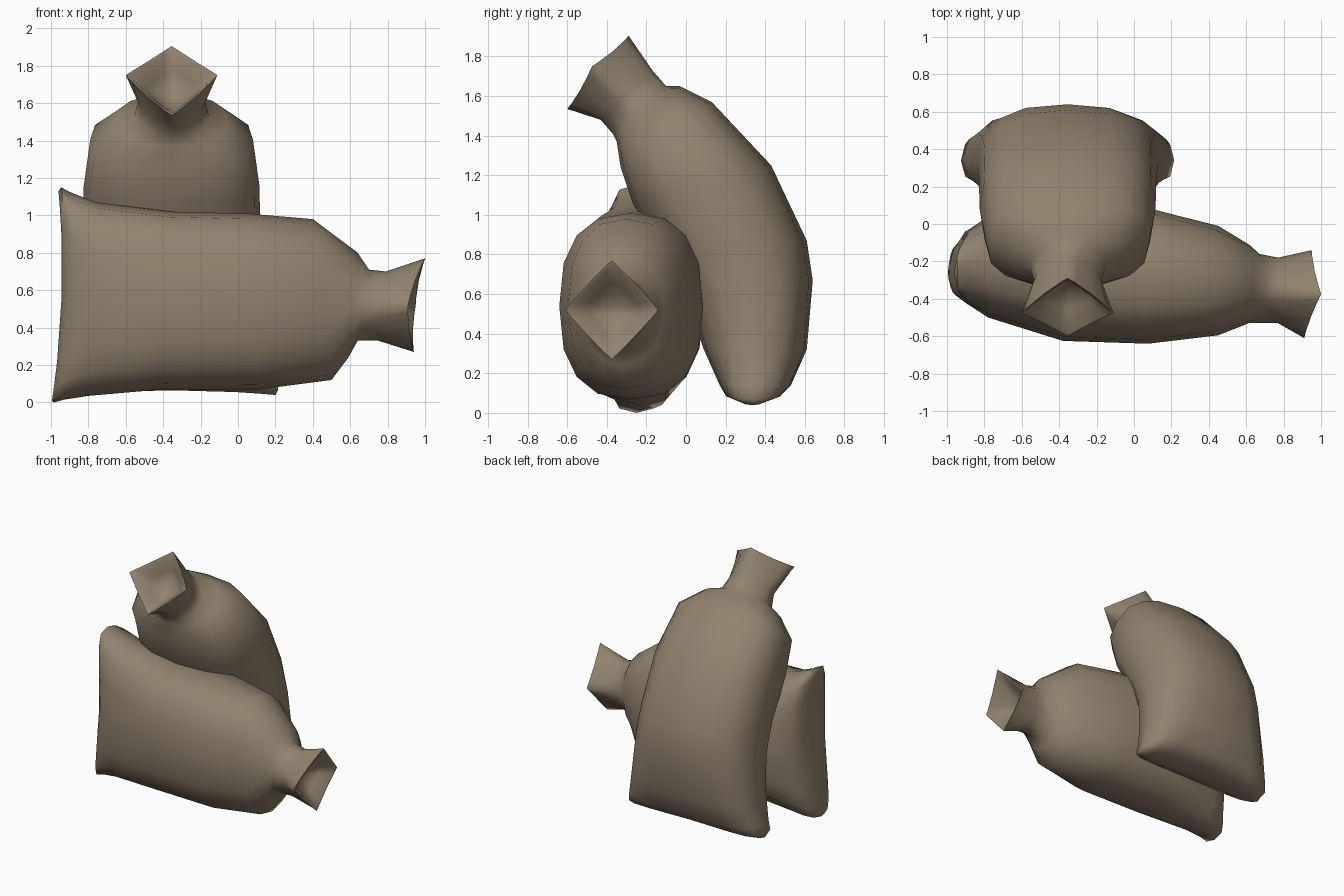
import bpy, bmesh, math
from mathutils import Vector

if "Cube" in bpy.data.objects:
    bpy.data.objects.remove(bpy.data.objects["Cube"])

cloth = bpy.data.materials.new("burlap brown")
cloth.diffuse_color = (0.285, 0.225, 0.158, 1)
cloth.use_nodes = True
cloth.node_tree.nodes["Principled BSDF"].inputs["Base Color"].default_value = cloth.diffuse_color
SIDES = 16


def spow(v, p):
    return math.copysign(abs(v) ** p, v)


def loft_sack(name, sections):
    """Sections: (centre, u half-axis, v half-axis, squareness, bow).
    Squareness 1 = diamond, 2 = ellipse; bow shifts the middle of the u axis."""
    bm = bmesh.new()
    rings = []
    for c, u, v, n, bow in sections:
        ring = []
        for i in range(SIDES):
            a = 2 * math.pi * i / SIDES
            s, t = spow(math.cos(a), 2 / n), spow(math.sin(a), 2 / n)
            ring.append(bm.verts.new(c + u * s + v * t + bow * (1 - s * s)))
        rings.append(ring)
    for r, s in zip(rings, rings[1:]):
        for i in range(SIDES):
            j = (i + 1) % SIDES
            bm.faces.new((r[i], r[j], s[j], s[i]))
    # closing strips: the seam at the bottom and the bottom of the funnel
    for r in (rings[0], rings[-1]):
        h = SIDES // 2
        bm.faces.new((r[0], r[1], r[-1]))
        bm.faces.new((r[h], r[h + 1], r[h - 1]))
        for i in range(1, h - 1):
            bm.faces.new((r[i], r[i + 1], r[-i - 1], r[-i]))
    bmesh.ops.recalc_face_normals(bm, faces=bm.faces)
    me = bpy.data.meshes.new(name)
    bm.to_mesh(me)
    bm.free()
    me.materials.append(cloth)
    ob = bpy.data.objects.new(name, me)
    bpy.context.collection.objects.link(ob)
    bpy.context.view_layer.objects.active = ob
    ob.select_set(True)
    bpy.ops.object.shade_smooth_by_angle(angle=math.radians(80))
    ob.select_set(False)
    return ob


def with_mouth(secs):
    """Fold the open mouth back inwards to make a shallow funnel."""
    mouth, neck = secs[-1], secs[-2]
    for t, k in ((0.02, 0.92), (0.5, 0.55), (0.72, 0.25)):
        secs.append((mouth[0].lerp(neck[0], t), mouth[1] * k, mouth[2] * k,
                     1.05 + 0.6 * t, mouth[4] * (1 - t)))
    return secs


# Lying sack: top (x, z), bottom (x, z), front y, back y, squareness, bow along x
lying = []
for tx, tz, bx, bz, y0, y1, n, bow in [
    (-0.96, 1.13, -0.995, 0.01, -0.31, -0.21, 4, 0.035),
    (-0.945, 1.15, -0.985, 0.0, -0.39, -0.11, 4, 0.045),
    (-0.90, 1.125, -0.93, 0.015, -0.43, -0.03, 3.2, 0.03),
    (-0.76, 1.07, -0.80, 0.035, -0.50, 0.04, 2.6, 0),
    (-0.36, 1.02, -0.40, 0.07, -0.625, 0.09, 2.5, 0),
    (0.05, 1.01, 0.10, 0.068, -0.64, 0.085, 2.5, 0),
    (0.40, 0.98, 0.50, 0.12, -0.595, -0.01, 2.4, 0),
    (0.64, 0.80, 0.59, 0.24, -0.53, -0.11, 2.1, 0),
    (0.70, 0.71, 0.64, 0.33, -0.53, -0.16, 1.8, 0),
    (0.79, 0.70, 0.75, 0.33, -0.53, -0.18, 1.6, 0),
    (1.0, 0.77, 0.94, 0.27, -0.61, -0.14, 1.05, -0.04),
]:
    ym = (y0 + y1) / 2
    top, bot = Vector((tx, ym, tz)), Vector((bx, ym, bz))
    lean = 0.02 if n < 1.1 else 0
    lying.append(((top + bot) / 2, (top - bot) / 2, Vector((lean, (y1 - y0) / 2, 0)), n,
                  Vector((bow, 0, 0))))
loft_sack("lying_sack", with_mouth(lying))

# Leaning sack: back (y, z), front (y, z), half width, squareness, bow (y, z)
leaning = []
for by, bz, fy, fz, w, n, wy, wz in [
    (0.385, 0.065, 0.285, 0.065, 0.555, 4, 0, 0.025),
    (0.48, 0.09, 0.20, 0.09, 0.57, 4, 0, 0.02),
    (0.53, 0.14, 0.17, 0.14, 0.55, 3.5, 0, 0),
    (0.61, 0.32, 0.09, 0.32, 0.515, 2.8, 0, 0),
    (0.64, 0.67, 0.00, 0.58, 0.485, 2.5, 0, 0),
    (0.61, 0.87, -0.11, 0.80, 0.475, 2.5, 0, 0),
    (0.43, 1.25, -0.27, 1.06, 0.47, 2.6, 0, 0),
    (0.13, 1.57, -0.33, 1.24, 0.435, 2.6, 0, 0),
    (-0.03, 1.65, -0.35, 1.37, 0.30, 2.2, 0, 0),
    (-0.10, 1.65, -0.37, 1.41, 0.20, 1.9, 0, 0),
    (-0.17, 1.73, -0.43, 1.48, 0.18, 1.6, 0, 0),
    (-0.29, 1.905, -0.60, 1.535, 0.245, 1.05, 0.03, -0.03),
]:
    # front and back points stay put; the side corners move against the bow
    bow = Vector((0, wy, wz))
    b, f = Vector((-0.355, by, bz)), Vector((-0.355, fy, fz))
    leaning.append(((b + f) / 2 - bow, Vector((w, 0, 0)), (b - f) / 2, n, bow))
loft_sack("leaning_sack", with_mouth(leaning))
